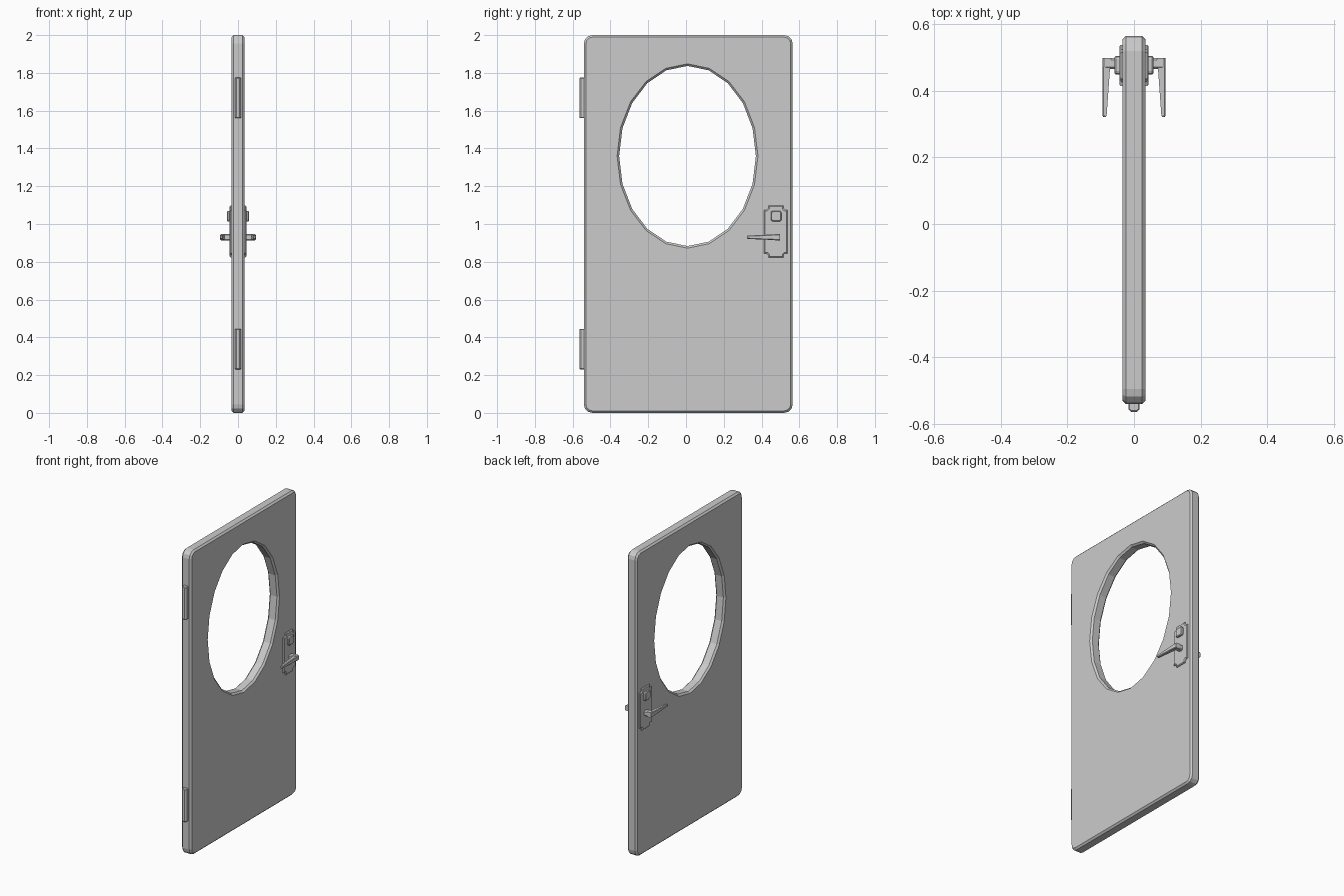
import bpy, bmesh, math

if "Cube" in bpy.data.objects:
    bpy.data.objects.remove(bpy.data.objects["Cube"])


def make_object(name, bm, mirror=False):
    bmesh.ops.recalc_face_normals(bm, faces=bm.faces)
    mesh = bpy.data.meshes.new(name)
    bm.to_mesh(mesh)
    bm.free()
    obj = bpy.data.objects.new(name, mesh)
    bpy.context.collection.objects.link(obj)
    if mirror:
        obj.modifiers.new("both_sides", 'MIRROR').use_axis[0] = True
    return obj


def add_rings(bm, rings):
    """Join successive closed rings of points with quads."""
    loops = [[bm.verts.new(p) for p in ring] for ring in rings]
    for a, b in zip(loops, loops[1:]):
        for i in range(len(a)):
            j = (i + 1) % len(a)
            bm.faces.new((a[i], a[j], b[j], b[i]))
    return loops


def loft(name, rings, mirror=False):
    bm = bmesh.new()
    loops = add_rings(bm, rings)
    bm.faces.new(loops[0])
    bm.faces.new(loops[-1])
    return make_object(name, bm, mirror)


def rounded_rect(cy, cz, hy, hz, r, segs):
    pts = []
    for q, (sy, sz) in enumerate(((1, 1), (-1, 1), (-1, -1), (1, -1))):
        for i in range(segs + 1):
            a = math.radians(90 * (q + i / segs))
            pts.append((cy + sy * (hy - r) + r * math.cos(a),
                        cz + sz * (hz - r) + r * math.sin(a)))
    return pts


def ellipse(cy, cz, ry, rz, n):
    return [(cy + ry * math.cos(2 * math.pi * i / n),
             cz + rz * math.sin(2 * math.pi * i / n)) for i in range(n)]


def at_x(x, pts):
    return [(x, y, z) for y, z in pts]


# Door slab with chamfered rim and oval window opening
T, C = 0.035, 0.011
steps = ((-T, C), (-T + C, 0), (T - C, 0), (T, C))
bm = bmesh.new()
outer = add_rings(bm, [at_x(x, rounded_rect(0.012, 1.0, 0.553 - c, 1.0 - c, 0.045 - c, 3))
                       for x, c in steps])
hole = add_rings(bm, [at_x(x, ellipse(0.008, 1.36, 0.362 + c, 0.477 + c, 20))
                      for x, c in steps])
for k in (0, -1):
    edges = [bm.edges.get((l[i - 1], l[i])) for l in (outer[k], hole[k]) for i in range(len(l))]
    bmesh.ops.triangle_fill(bm, edges=edges, use_beauty=True)
make_object("door_slab", bm)

# Hinges: chamfered bars on the hinge edge
for name, z0, z1 in (("lower_hinge", 0.23, 0.445), ("upper_hinge", 1.56, 1.775)):
    def bar(z, c):
        return [(x, y, z) for x, y in rounded_rect(0, -0.548, 0.017 - c, 0.017 - c, 0.009 - c, 1)]
    loft(name, [bar(z0, 0.004), bar(z0 + 0.004, 0), bar(z1 - 0.004, 0), bar(z1, 0.004)])


# Lock plate with notched corners
def plate(x, c):
    hy, hz, n = 0.062 - c, 0.137 - c, 0.022
    pts = []
    for sy, sz in ((1, 1), (-1, 1), (-1, -1), (1, -1)):
        corner = [(hy, hz - n), (hy - 0.6 * n, hz - n),
                  (hy - n, hz - 0.6 * n), (hy - n, hz)]
        if sy * sz < 0:
            corner.reverse()
        pts += [(x, 0.476 + sy * y, 0.96 + sz * z) for y, z in corner]
    return pts


loft("lock_plate", [plate(0.03, 0), plate(0.039, 0), plate(0.044, 0.005)], True)

# Square lock knob
loft("lock_knob", [at_x(x, rounded_rect(0.477, 1.042, h, h, 0.01, 2))
                   for x, h in ((0.04, 0.028), (0.054, 0.028), (0.058, 0.024))], True)

# Handle spindle
loft("handle_spindle", [at_x(x, rounded_rect(0.482, 0.93, 0.016, 0.017, 0.006, 1))
                        for x in (0.04, 0.085)], True)


# Tapered lever
def lever(y, x0, x1, h):
    return [(x0, y, 0.93 - h), (x1 - 0.004, y, 0.93 - h), (x1, y, 0.934 - h),
            (x1, y, 0.926 + h), (x1 - 0.004, y, 0.93 + h), (x0, y, 0.93 + h)]


loft("handle_lever", [lever(0.498, 0.069, 0.094, 0.017), lever(0.468, 0.072, 0.095, 0.015),
                      lever(0.328, 0.082, 0.095, 0.009), lever(0.322, 0.084, 0.093, 0.007)], True)
